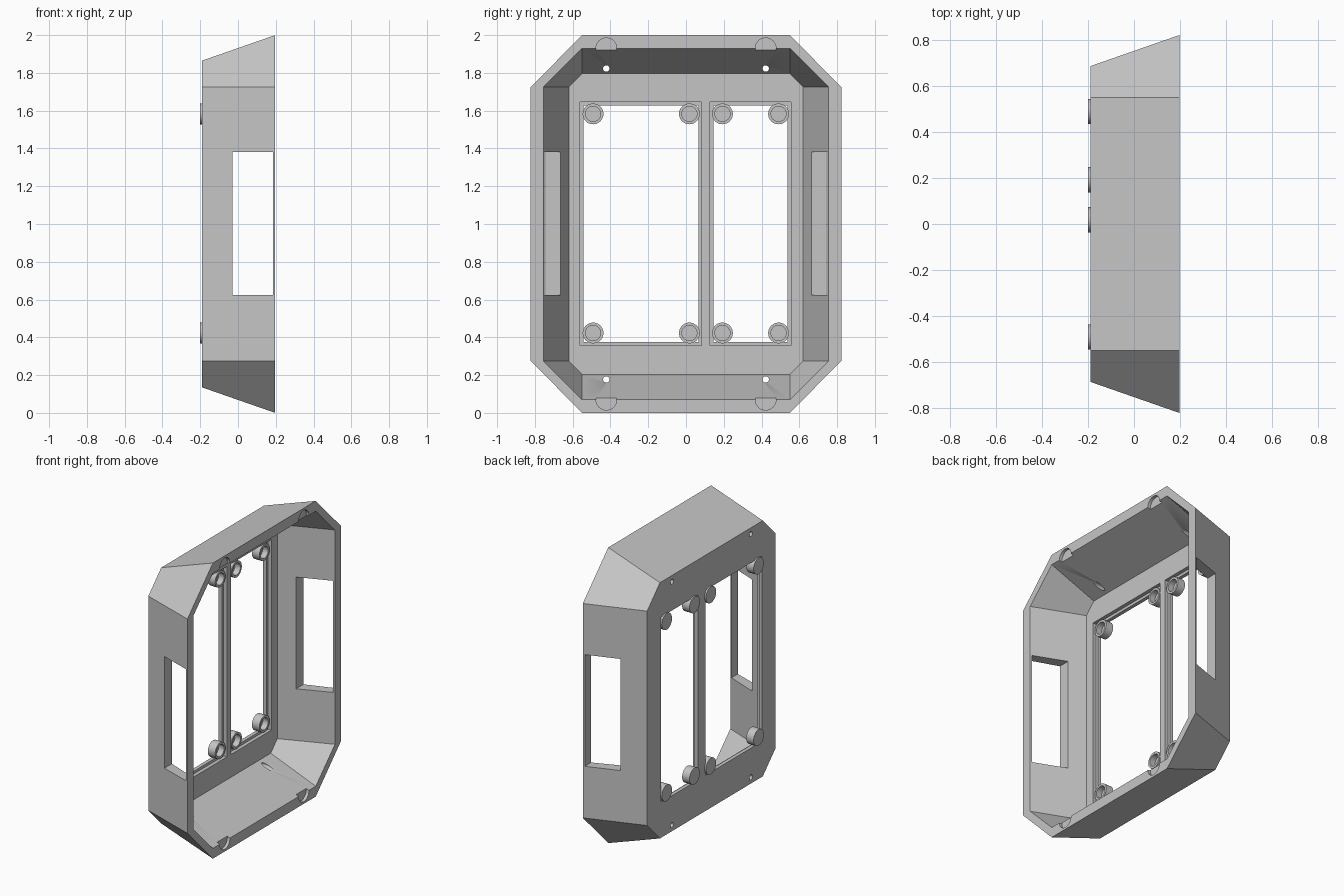
import bpy, bmesh, math

cube = bpy.data.objects.get("Cube")
if cube:
    bpy.data.objects.remove(cube, do_unlink=True)

BACK, FLOOR, RIM, MID = -0.19, -0.14, 0.197, 1.0

grey = bpy.data.materials.new("light grey plastic")
grey.use_nodes = True
colour = (0.56, 0.56, 0.56, 1)
grey.diffuse_color = colour
grey.node_tree.nodes["Principled BSDF"].inputs["Base Color"].default_value = colour


def loft(name, rings):
    """Skin a list of equal-length point rings and cap both ends."""
    bm = bmesh.new()
    rows = [[bm.verts.new(p) for p in ring] for ring in rings]
    n = len(rows[0])
    for a, b in zip(rows, rows[1:]):
        for i in range(n):
            j = (i + 1) % n
            bm.faces.new((a[i], a[j], b[j], b[i]))
    bm.faces.new(rows[0][::-1])
    bm.faces.new(rows[-1])
    bmesh.ops.recalc_face_normals(bm, faces=bm.faces)
    mesh = bpy.data.meshes.new(name)
    bm.to_mesh(mesh)
    bm.free()
    mesh.materials.append(grey)
    ob = bpy.data.objects.new(name, mesh)
    bpy.context.collection.objects.link(ob)
    return ob


def octagon(x, half_y, half_z):
    """Chamfered rectangle whose corner lines keep a fixed y or z."""
    cy, cz = 0.55, 0.725
    quarter = [(half_y, cz), (cy, half_z)]
    pts = quarter + [(-y, z) for y, z in quarter[::-1]]
    pts += [(-y, -z) for y, z in pts]
    return [(x, y, MID + z) for y, z in pts]


def circle(x, y, z, r, n=40):
    angles = [2 * math.pi * i / n for i in range(n)]
    return [(x, y + r * math.cos(a), z + r * math.sin(a)) for a in angles]


def box(name, x0, x1, y0, y1, z0, z1):
    return loft(name, [[(x, y0, z0), (x, y1, z0), (x, y1, z1), (x, y0, z1)] for x in (x0, x1)])


def activate(ob):
    bpy.ops.object.select_all(action="DESELECT")
    ob.select_set(True)
    bpy.context.view_layer.objects.active = ob


def cut(target, cutter):
    mod = target.modifiers.new("cut", "BOOLEAN")
    mod.operation = "DIFFERENCE"
    mod.solver = "EXACT"
    mod.object = cutter
    activate(target)
    bpy.ops.object.modifier_apply(modifier=mod.name)
    bpy.data.objects.remove(cutter, do_unlink=True)


# Flared tray-shaped housing, hollowed from the open side
housing = loft("housing", [octagon(BACK, 0.687, 0.865), octagon(RIM, 0.822, 1.0)])
cut(housing, loft("hollow", [octagon(FLOOR, 0.62, 0.797),
                             octagon(RIM, 0.755, 0.93),
                             octagon(RIM + 0.1, 0.755, 0.93)]))

# Two windows in the back plate, each with a stepped ledge
LEDGE, STEP = -0.165, 0.018
for y0, y1 in ((-0.542, 0.065), (0.145, 0.538)):
    cut(housing, box("window", -0.3, 0, y0, y1, 0.375, 1.628))
    cut(housing, box("rebate", LEDGE, 0, y0 - STEP, y1 + STEP, 0.375 - STEP, 1.628 + STEP))

# Slot through both side walls
cut(housing, box("side_slot", -0.03, 0.185, -1, 1, 0.625, 1.38))

# Screw holes and round recesses in the rim
for sy in (-1, 1):
    for sz in (-1, 1):
        y = 0.422 * sy
        hole_z, pocket_z = MID + 0.823 * sz, MID + 0.93 * sz
        cut(housing, loft("screw_hole", [circle(x, y, hole_z, 0.017, 20) for x in (-0.3, 0.1)]))
        cut(housing, loft("rim_pocket", [circle(x, y, pocket_z, 0.055) for x in (RIM - 0.02, RIM + 0.1)]))

activate(housing)
bpy.ops.object.shade_smooth_by_angle(angle=math.radians(25))

# Round cups in the window corners, open toward the inside
for i, y in enumerate((-0.492, 0.018, 0.193, 0.49)):
    for z, level in ((0.423, "lower"), (1.583, "upper")):
        profile = [(-0.2, 0.055), (-0.145, 0.055), (-0.145, 0.04), (-0.185, 0.04)]
        cup = loft(f"{level}_corner_cup_{i + 1}", [circle(x, y, z, r) for x, r in profile])
        activate(cup)
        bpy.ops.object.shade_smooth_by_angle(angle=math.radians(30))
